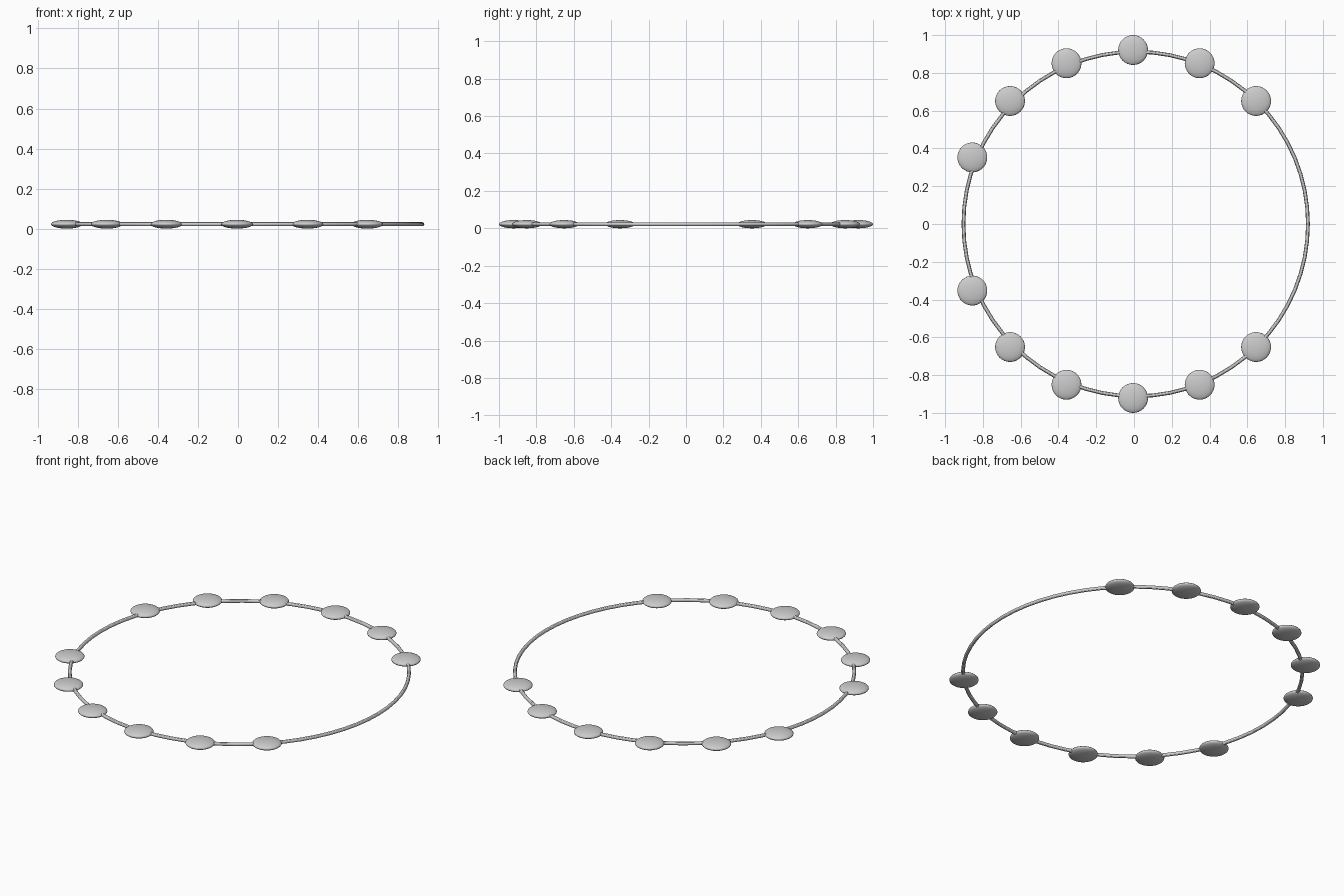
import bpy
from math import radians, cos, sin

if "Cube" in bpy.data.objects:
    bpy.data.objects.remove(bpy.data.objects["Cube"])

RING_X, RING_R, TUBE = 0.009, 0.912, 0.010
BEAD_X, BEAD_R, BEAD_H, ORBIT = -0.005, 0.079, 0.022, 0.921


def smooth(obj, name):
    obj.name = name
    bpy.ops.object.shade_smooth_by_angle()


# thin round cord
bpy.ops.mesh.primitive_torus_add(
    major_segments=64, minor_segments=12, major_radius=RING_R,
    minor_radius=TUBE, location=(RING_X, 0, BEAD_H))
smooth(bpy.context.object, "cord_ring")

# flattened beads every 22.5 degrees, with gaps at right and left
for i in range(16):
    if i in (0, 1, 8, 15):
        continue
    a = radians(22.5 * i)
    bpy.ops.mesh.primitive_uv_sphere_add(
        segments=32, ring_count=16, radius=1,
        location=(BEAD_X + ORBIT * cos(a), ORBIT * sin(a), BEAD_H))
    bead = bpy.context.object
    bead.scale = (BEAD_R, BEAD_R, BEAD_H)
    smooth(bead, f"bead_{i:02d}")
